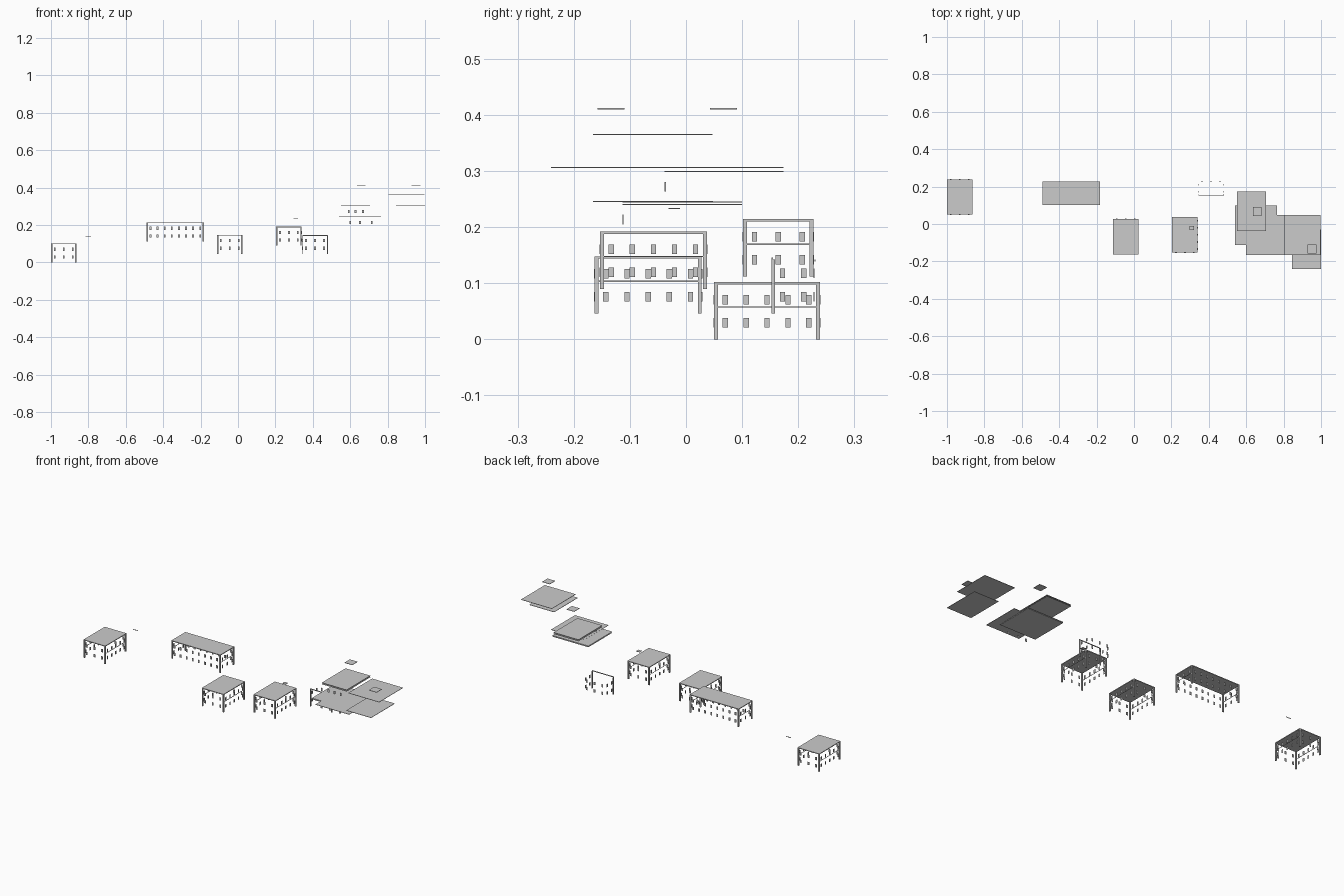
import bpy, bmesh
from mathutils import Matrix, Vector

if "Cube" in bpy.data.objects:
    bpy.data.objects.remove(bpy.data.objects["Cube"])


def boxes(name, items):
    """One object from boxes given as (x0, x1, y0, y1, z0, z1)."""
    bm = bmesh.new()
    for x0, x1, y0, y1, z0, z1 in items:
        c = Vector(((x0 + x1) / 2, (y0 + y1) / 2, (z0 + z1) / 2))
        s = (x1 - x0, y1 - y0, z1 - z0, 1)
        bmesh.ops.create_cube(bm, size=1, matrix=Matrix.Translation(c) @ Matrix.Diagonal(s))
    me = bpy.data.meshes.new(name)
    bm.to_mesh(me)
    bm.free()
    ob = bpy.data.objects.new(name, me)
    bpy.context.collection.objects.link(ob)
    return ob


W, H, T = 0.0095, 0.017, 0.002   # window width, height, thickness
P = 0.007                        # corner post width
H_STORY = (0.021, 0.062)         # sill heights of the two storeys


def spread(a, b, n):
    m = 0.02
    return [a + m + (b - a - 2 * m) * i / (n - 1) for i in range(n)]


def win_y(x, y, z):              # window on a wall facing front or back
    return (x - W / 2, x + W / 2, y - T / 2, y + T / 2, z, z + H)


def win_x(x, y, z):              # window on a side wall
    return (x - T / 2, x + T / 2, y - W / 2, y + W / 2, z, z + H)


def building(name, x0, x1, y0, y1, z, nx, ny):
    # roof slab
    boxes(name + "_roof", [(x0, x1, y0, y1, z + 0.098, z + 0.102)])
    # corner posts
    boxes(name + "_corner_posts", [(x, x + P, y, y + P, z, z + 0.098)
                                   for x in (x0, x1 - P) for y in (y0, y1 - P)])
    # storey bands on the side walls
    boxes(name + "_storey_bands", [(x - 0.001, x + 0.001, y0, y1, z + 0.0565, z + 0.0585)
                                   for x in (x0 + 0.001, x1 - 0.001)])
    # windows on all four walls
    wins = []
    for h in H_STORY:
        wins += [win_y(x, y, z + h) for x in spread(x0, x1, nx) for y in (y0, y1)]
        wins += [win_x(x, y, z + h) for y in spread(y0, y1, ny) for x in (x0 + T / 2, x1)]
    boxes(name + "_windows", wins)


building("west_house", -1.0, -0.864, 0.05, 0.239, 0.0, 3, 5)
building("long_house", -0.488, -0.182, 0.102, 0.227, 0.112, 8, 3)
building("middle_house", -0.112, 0.024, -0.163, 0.028, 0.046, 3, 5)
building("east_house", 0.204, 0.34, -0.153, 0.037, 0.09, 3, 5)

# Roofless open frame
fx0, fx1, fy0, fy1, fz = 0.344, 0.48, 0.152, 0.228, 0.046
boxes("open_frame_posts", [(x, x + 0.004, fy0, fy0 + P, fz, fz + 0.096) for x in (fx0, fx1 - 0.004)])
boxes("open_frame_cornice", [(fx0, fx1, fy0, fy0 + 0.003, fz + 0.096, fz + 0.1)])
boxes("open_frame_windows",
      [win_y(x, fy1, fz + h) for h in (0.021, 0.063) for x in spread(fx0, fx1, 3)] +
      [win_x(x, y, fz + h) for h in (0.021, 0.063) for y in (0.172, 0.21) for x in (fx0, fx1)])

# Floating flat roofs of the eastern group
roofs = {
    "tower_roof": (0.55, 0.705, -0.038, 0.174, 0.306),
    "tower_roof_soffit": (0.55, 0.705, -0.038, 0.174, 0.299),
    "terrace_roof": (0.54, 0.765, -0.113, 0.10, 0.245),
    "terrace_roof_soffit": (0.54, 0.765, -0.113, 0.10, 0.240),
    "low_roof": (0.60, 0.81, -0.166, 0.048, 0.2455),
    "high_roof": (0.805, 0.998, -0.166, 0.047, 0.365),
    "corner_roof": (0.845, 1.0, -0.241, -0.03, 0.306),
    "tower_cap": (0.635, 0.683, 0.043, 0.091, 0.411),
    "high_cap": (0.928, 0.976, -0.158, -0.11, 0.411),
    "chimney_cap": (0.298, 0.32, -0.031, -0.011, 0.233),
}
for name, (x0, x1, y0, y1, z) in roofs.items():
    boxes(name, [(x0, x1, y0, y1, z - 0.001, z + 0.001)])

# Windows hanging below the eastern roofs
boxes("tower_windows", [win_y(x, -0.037, 0.263) for x in (0.592, 0.628, 0.668)])
boxes("terrace_windows", [win_y(x, -0.112, 0.205) for x in (0.6, 0.652, 0.715)])

# Small bar beside the west house
boxes("small_bar", [(-0.815, -0.785, 0.229, 0.231, 0.139, 0.142)])
